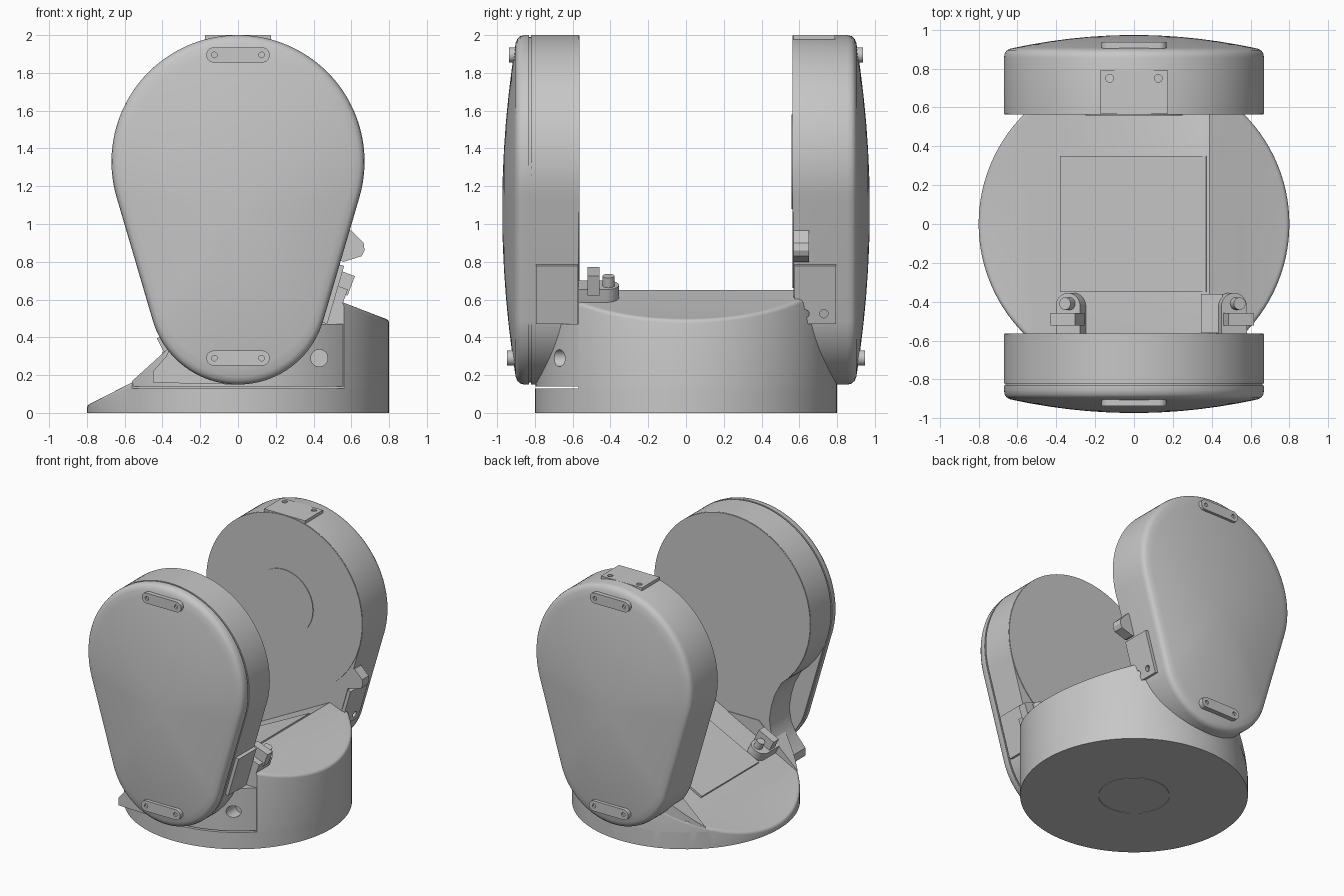
import bpy, bmesh, math
from math import sin, cos, pi
from mathutils import Vector, Matrix

if "Cube" in bpy.data.objects:
    bpy.data.objects.remove(bpy.data.objects["Cube"])

GRAY = (0.57, 0.57, 0.57, 1)
mat = bpy.data.materials.new("plain gray")
mat.use_nodes = True
mat.diffuse_color = GRAY
mat.node_tree.nodes["Principled BSDF"].inputs["Base Color"].default_value = GRAY


def smooth(ob):
    bpy.ops.object.select_all(action='DESELECT')
    bpy.context.view_layer.objects.active = ob
    ob.select_set(True)
    bpy.ops.object.shade_smooth_by_angle(angle=math.radians(30))


def finish(name, bm):
    bmesh.ops.recalc_face_normals(bm, faces=bm.faces)
    me = bpy.data.meshes.new(name)
    bm.to_mesh(me)
    bm.free()
    me.materials.append(mat)
    ob = bpy.data.objects.new(name, me)
    bpy.context.collection.objects.link(ob)
    smooth(ob)
    return ob


def skin(rings, strip_cap=False):
    """Skin a stack of equal-length rings; the last cap may be strips running along y."""
    bm = bmesh.new()
    vs = [[bm.verts.new(p) for p in r] for r in rings]
    n = len(rings[0])
    for a, b in zip(vs, vs[1:]):
        for i in range(n):
            j = (i + 1) % n
            bm.faces.new((a[i], a[j], b[j], b[i]))
    bm.faces.new(vs[0])
    top = vs[-1]
    if strip_cap:
        for i in range(n // 2):
            ids = dict.fromkeys((i, i + 1, n - i - 1, (n - i) % n))
            bm.faces.new([top[k] for k in ids])
    else:
        bm.faces.new(top)
    return bm


def loft(name, rings):
    return finish(name, skin(rings))


def slab(name, outline, y0, y1):
    return loft(name, [[(x, y, z) for x, z in outline] for y in (y0, y1)])


def box(name, center, size, tilt=0.0):
    bm = bmesh.new()
    m = Matrix.Translation(center) @ Matrix.Rotation(tilt, 4, 'Y') @ Matrix.Diagonal((*size, 1))
    bmesh.ops.create_cube(bm, size=1, matrix=m)
    return finish(name, bm)


def rod(name, center, r, length, axis='Z', tilt=0.0, segs=32):
    bm = bmesh.new()
    m = Matrix.Translation(center) @ Matrix.Rotation(tilt, 4, 'Y')
    if axis != 'Z':
        m = m @ Matrix.Rotation(pi / 2, 4, 'X' if axis == 'Y' else 'Y')
    bmesh.ops.create_cone(bm, cap_ends=True, segments=segs, radius1=r, radius2=r,
                          depth=length, matrix=m)
    return finish(name, bm)


def cut(ob, *cutters):
    for c in cutters:
        c.hide_render = True
        mod = ob.modifiers.new("cut", 'BOOLEAN')
        mod.object = c
        mod.operation = 'DIFFERENCE'
        mod.solver = 'EXACT'
    # Bake the result so no cutter is left behind
    me = bpy.data.meshes.new_from_object(ob.evaluated_get(bpy.context.evaluated_depsgraph_get()))
    ob.modifiers.clear()
    ob.data = me
    for c in cutters:
        bpy.data.objects.remove(c)
    smooth(ob)


def clip(bm, co, no):
    r = bmesh.ops.bisect_plane(bm, geom=bm.verts[:] + bm.edges[:] + bm.faces[:],
                               plane_co=co, plane_no=no, clear_outer=True)
    edges = [e for e in r['geom_cut'] if isinstance(e, bmesh.types.BMEdge)]
    bmesh.ops.contextual_create(bm, geom=edges)


# Base drum: round wall, two-way sloped top, rounded rim, ring groove underneath
R = 0.8
RAMP, FALL = math.atan(0.5), math.atan(0.375)


def drum_ring(r, drop=None, z=0.0):
    ring = []
    for i in range(120):
        c, s = cos(i * pi / 60), sin(i * pi / 60)
        if drop is not None:
            z = min(0.05 + 0.5 * R * (c + 1), 0.65 - 0.375 * R * (c - 0.5)) - drop
        ring.append((r * c, r * s, z))
    return ring


def base_drum():
    groove = [(0.246, 0), (0.247, 0.004), (0.25, 0.004), (0.251, 0), (R, 0)]
    rim = [(R, 0.025), (0.798, 0.016), (0.793, 0.008), (0.785, 0.003), (0.775, 0)]
    return skin([drum_ring(r, z=z) for r, z in groove] + [drum_ring(r, d) for r, d in rim], True)


lower = base_drum()
clip(lower, (0, 0, 0.13), (0, 0, 1))
finish("base_plinth", lower)
upper = base_drum()
clip(upper, (0, -0.57, 0), (0, -1, 0))
finish("base_body", upper)
box("tray_panel", (0, 0, 0.45), (0.84, 0.70, 0.024), -RAMP)


# Feet following the drum wall under each paddle
def foot(name, side, right_edge, hole):
    bm = bmesh.new()
    bmesh.ops.create_cone(bm, cap_ends=True, segments=128, radius1=0.797, radius2=0.797,
                          depth=0.33, matrix=Matrix.Translation((0, 0, 0.305)))
    clip(bm, (0, side * 0.565, 0), (0, -side, 0))
    clip(bm, (right_edge, 0, 0), (1, 0, 0))
    clip(bm, (-0.57, 0, 0.16), (-0.67, 0, 0.74))
    ob = finish(name, bm)
    cut(ob, rod("hole_cutter", (hole[0], side * 0.68, hole[1]), hole[2], 0.2, 'Y'))


foot("front_foot", -1, 0.56, (0.43, 0.29, 0.045))
foot("back_foot", 1, -0.2, (-0.46, 0.2, 0.016))

# Teardrop outline: hull of a large upper and a small lower circle
ZB, RB, ZS, RS = 1.33, 0.67, 0.62, 0.47
A = math.asin((RB - RS) / (ZB - ZS))


def arc(cx, cz, r, a0, a1, n):
    return [(cx + r * cos(a0 + (a1 - a0) * i / n), cz + r * sin(a0 + (a1 - a0) * i / n))
            for i in range(n + 1)]


teardrop = arc(0, ZB, RB, -A, pi + A, 72) + arc(0, ZS, RS, pi + A, 2 * pi - A, 48)


def scaled(s, y):
    return [(x * s, y, 1.08 + (z - 1.08) * s) for x, z in teardrop]


def dome(side):
    shape = [(1.0, 0.855), (0.994, 0.878), (0.98, 0.892), (0.955, 0.902)]
    shape += [(s, 0.973 - 0.078 * s * s) for s in (0.9, 0.8, 0.65, 0.5, 0.35, 0.2, 0.08)]
    return [scaled(s, side * y) for s, y in shape]


loft("back_paddle", [scaled(1.0, 0.57)] + dome(1))
loft("front_cover", [scaled(1, -0.832)] + dome(-1))
slab("front_seam", [(x, z) for x, y, z in scaled(0.988, 0)], -0.815, -0.84)

# Inner half of the front paddle: disc, full right flank, hollowed left arm
flank = arc(0, ZS, RS, -pi / 2, -A, 24) + arc(0, ZB, RB, -A, pi + 0.9, 72)
arm = [(-0.36, 0.70), (-0.33, 0.60), (-0.315, 0.50), (-0.33, 0.40), (-0.38, 0.30), (-0.45, 0.22),
       (-0.45, 0.16)]
slab("front_paddle_body", flank + arm, -0.82, -0.57)

for side, label in ((-1, "front"), (1, "back")):
    rod(label + "_inner_disc", (0, side * 0.58, ZB), 0.668, 0.03, 'Y', segs=96)
    # Pill-shaped screw plates on the domed cover
    for z, y, end in ((1.895, 0.937, "upper"), (0.29, 0.947, "lower")):
        pill = arc(0.128, z, 0.04, -pi / 2, pi / 2, 12) + arc(-0.128, z, 0.04, pi / 2, 1.5 * pi, 12)
        plate = slab(f"{label}_{end}_screw_plate", pill, side * 0.86, side * y)
        cut(plate, *[rod("screw_cutter", (x, side * y, z), 0.015, 0.03, 'Y', segs=16)
                     for x in (-0.125, 0.125)])
    # Bracket lying along the slanted flank
    px = RS * cos(A) + 0.15 * sin(A)
    pz = ZS - RS * sin(A) + 0.15 * cos(A)
    br = box(label + "_side_bracket", (px, side * 0.685, pz), (0.05, 0.22, 0.32), A)
    if side > 0:
        cut(br, *[rod("bolt_cutter", (0.47, y, 0.525), 0.022, 0.2, 'X', segs=16)
                  for y in (0.63, 0.73)])

rod("back_centre_pad", (0, 0.565, ZB), 0.25, 0.012, 'Y', segs=64)

# Top tab on the back paddle
tab = box("top_tab", (0, 0.68, 1.982), (0.35, 0.22, 0.036))
cut(tab, *[rod("tab_cutter", (x, 0.75, 2.0), 0.02, 0.03, segs=16) for x in (-0.125, 0.125)])

# Stop block on the back paddle flank
slab("stop_block", [(0.5, 0.82), (0.56, 0.80), (0.655, 0.83), (0.67, 0.86), (0.665, 0.90),
                    (0.60, 0.965), (0.55, 0.965)], 0.57, 0.65)


# Latches set on both slopes next to the front paddle
def latch(label, x, z, width, tilt):
    frame = Matrix.Translation((x, 0, z)) @ Matrix.Rotation(tilt, 4, 'Y')
    at = lambda u, y, h: frame @ Vector((u, y, h))
    box(label + "_latch_base", at(0, -0.495, 0), (width, 0.15, 0.09), tilt)
    rod(label + "_latch_nose", at(0, -0.425, 0), 0.07, 0.09, tilt=tilt)
    box(label + "_latch_lever", at(0.01, -0.49, 0.07), (width, 0.065, 0.11), tilt)
    rod(label + "_latch_pin", at(0.01, -0.41, 0.045), 0.032, 0.11, tilt=tilt, segs=24)


latch("right", -0.32, 0.31, 0.14, -RAMP)
latch("left", 0.50, 0.635, 0.14, FALL)
box("left_latch_wing", (0.40, -0.46, 0.645), (0.11, 0.2, 0.03))
